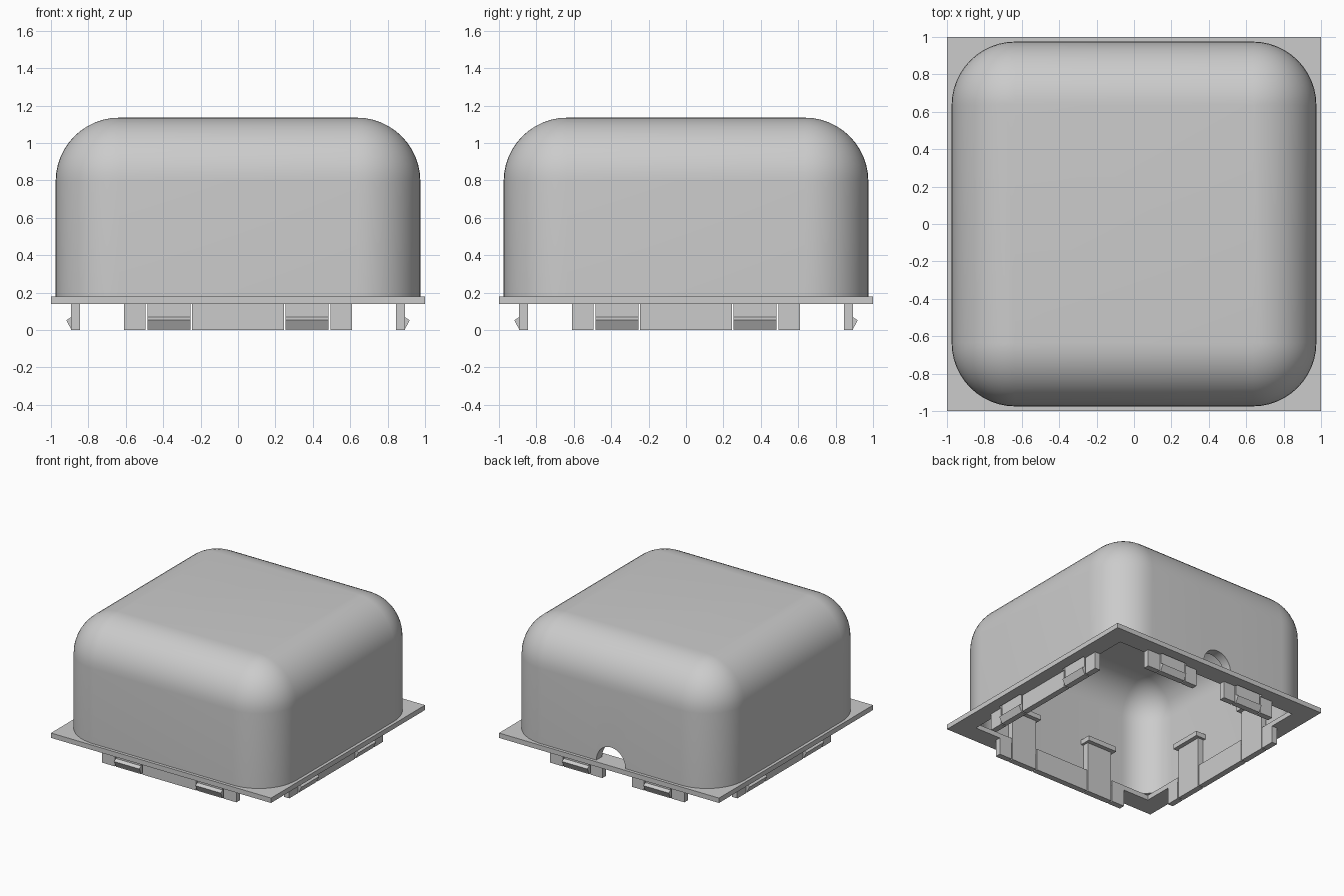
import bpy, bmesh
from math import pi, sin, cos
from mathutils import Matrix, Vector

if "Cube" in bpy.data.objects:
    bpy.data.objects.remove(bpy.data.objects["Cube"])

grey = bpy.data.materials.new("plain grey")
grey.use_nodes = True
grey.diffuse_color = (0.6, 0.6, 0.6, 1)
grey.node_tree.nodes["Principled BSDF"].inputs["Base Color"].default_value = (0.6, 0.6, 0.6, 1)

FLANGE_LOW, FLANGE_TOP = 0.14, 0.18
SKIRT_IN, SKIRT_OUT = 0.845, 0.893
STEPS = 12           # segments in each rounded corner
ARCH_STEPS = 20      # segments in the cable opening
ARCH_HALF, ARCH_HEIGHT = 0.132, 0.14


def finish(name, bm):
    bmesh.ops.recalc_face_normals(bm, faces=bm.faces)
    mesh = bpy.data.meshes.new(name)
    bm.to_mesh(mesh)
    bm.free()
    mesh.materials.append(grey)
    ob = bpy.data.objects.new(name, mesh)
    bpy.context.collection.objects.link(ob)
    return ob


def add_box(bm, lo, hi):
    lo, hi = Vector(lo), Vector(hi)
    mat = Matrix.Translation((lo + hi) / 2) @ Matrix.Diagonal((*(hi - lo), 1))
    return bmesh.ops.create_cube(bm, size=1, matrix=mat)["verts"]


def add_ring(bm, centre, radius, z, arch=0):
    """Rounded square; the back side carries the points of the cable arch."""
    points = []
    for k, (sx, sy) in enumerate(((1, 1), (-1, 1), (-1, -1), (1, -1))):
        for i in range(STEPS + 1):
            a = (k + i / STEPS) * pi / 2
            points.append((sx * centre + radius * cos(a), sy * centre + radius * sin(a), z))
        if k == 0:
            for i in range(ARCH_STEPS + 1):
                a = pi * i / ARCH_STEPS
                points.append((ARCH_HALF * cos(a), centre + radius, z + arch * sin(a)))
    return [bm.verts.new(p) for p in points]


def join_rings(bm, a, b):
    for i in range(len(a)):
        j = (i + 1) % len(a)
        bm.faces.new((a[i], a[j], b[j], b[i]))


def add_dome(bm, half, top, radius):
    """Open-bottomed rounded box; returns its lowest ring."""
    centre = half - radius
    rings = [add_ring(bm, centre, radius, FLANGE_TOP, ARCH_HEIGHT)]
    for i in range(STEPS + 1):
        t = i / STEPS * pi / 2
        rings.append(add_ring(bm, centre, radius * cos(t), top - radius + radius * sin(t)))
    for a, b in zip(rings, rings[1:]):
        join_rings(bm, a, b)
    bm.faces.new(rings[-1])
    return rings[0]


# Hollow rounded cover with a cable arch at the back
bm = bmesh.new()
outer = add_dome(bm, 0.975, 1.135, 0.34)
inner = add_dome(bm, 0.90, 1.06, 0.265)
join_rings(bm, outer, inner)
bmesh.ops.remove_doubles(bm, verts=bm.verts, dist=0.0001)
cover = finish("cover", bm)
cover.data.shade_smooth()
cover.data.set_sharp_from_angle(angle=0.6)


def cut(ob, cutter):
    cutter.hide_render = True
    cutter.hide_viewport = True
    mod = ob.modifiers.new("cut", 'BOOLEAN')
    mod.operation = 'DIFFERENCE'
    mod.solver = 'EXACT'
    mod.object = cutter


# Square flange with a square opening
bm = bmesh.new()
add_box(bm, (-1, -1, FLANGE_LOW), (1, 1, FLANGE_TOP))
flange = finish("flange", bm)

bm = bmesh.new()
add_box(bm, (-SKIRT_IN, -SKIRT_IN, 0.05), (SKIRT_IN, SKIRT_IN, 0.3))
cut(flange, finish("flange_opening_cutter", bm))

# Clearance notches around the clips
bm = bmesh.new()
for k in range(4):
    for s in (-1, 1):
        x = 0.37 * s
        verts = add_box(bm, (x - 0.123, -0.915, 0.05), (x + 0.123, -0.8, 0.3))
        bmesh.ops.rotate(bm, verts=verts, matrix=Matrix.Rotation(k * pi / 2, 3, 'Z'))
cut(flange, finish("clip_notch_cutter", bm))


def skirt_block(bm, x0, x1):
    add_box(bm, (x0, -SKIRT_OUT, 0), (x1, -SKIRT_IN, FLANGE_LOW))


def add_hook(bm, x0, x1):
    """Snap hook: a triangular ridge on the outer face of a clip."""
    profile = [(-SKIRT_OUT, 0.005), (-0.918, 0.052), (-SKIRT_OUT, 0.068)]
    ends = [[bm.verts.new((x, y, z)) for y, z in profile] for x in (x0, x1)]
    for end in ends:
        bm.faces.new(end)
    join_rings(bm, *ends)


# Skirt and snap clips, one set per side
for k, side in enumerate(("front", "left", "back", "right")):
    turn = Matrix.Rotation(k * pi / 2, 3, 'Z')
    bm = bmesh.new()
    if side == "back":
        skirt_block(bm, -0.245, -0.135)
        skirt_block(bm, 0.135, 0.245)
    else:
        skirt_block(bm, -0.245, 0.245)
    skirt_block(bm, -0.61, -0.495)
    skirt_block(bm, 0.495, 0.61)
    bmesh.ops.rotate(bm, verts=bm.verts, matrix=turn)
    finish(side + "_skirt", bm)

    bm = bmesh.new()
    for s in (-1, 1):
        x0, x1 = 0.37 * s - 0.115, 0.37 * s + 0.115
        add_box(bm, (x0, -SKIRT_OUT, 0), (x1, -SKIRT_IN, 0.42))
        add_box(bm, (x0 - 0.02, -0.91, 0.42), (x1 + 0.02, -0.81, 0.46))
        add_hook(bm, x0, x1)
    bmesh.ops.rotate(bm, verts=bm.verts, matrix=turn)
    finish(side + "_clips", bm)
